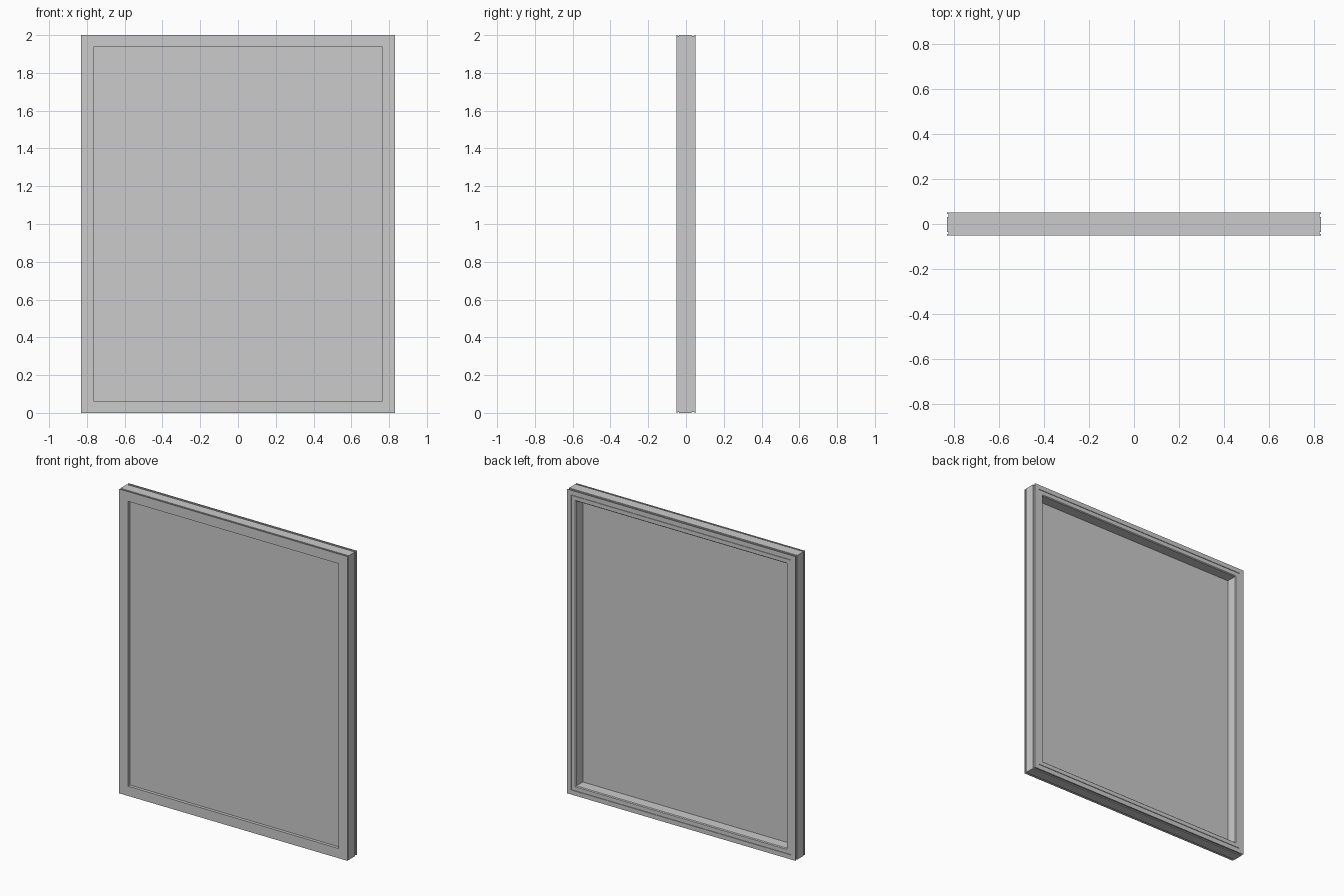
import bpy

if "Cube" in bpy.data.objects:
    bpy.data.objects.remove(bpy.data.objects["Cube"])

W, H = 0.83, 2.0   # half width, full height


def ring(name, profile):
    """Sweep a closed (inset, y) profile round the rectangle with mitred corners."""
    verts, faces = [], []
    n = len(profile)
    for sx, top in ((-1, 0), (1, 0), (1, 1), (-1, 1)):
        for d, y in profile:
            verts.append((sx * (W - d), y, H - d if top else d))
    for c in range(4):
        e = (c + 1) % 4
        for i in range(n):
            j = (i + 1) % n
            faces.append((c * n + i, e * n + i, e * n + j, c * n + j))
    mesh = bpy.data.meshes.new(name)
    mesh.from_pydata(verts, [], faces)
    obj = bpy.data.objects.new(name, mesh)
    bpy.context.collection.objects.link(obj)
    bpy.context.view_layer.objects.active = obj
    obj.select_set(True)
    bpy.ops.object.mode_set(mode='EDIT')
    bpy.ops.mesh.select_all(action='SELECT')
    bpy.ops.mesh.normals_make_consistent(inside=False)
    bpy.ops.object.mode_set(mode='OBJECT')
    obj.select_set(False)
    return obj


# Outer frame: grooved outer edge, front lip over the pane, rebate for the bead
ring("outer_frame", [
    (0, -0.05), (0, -0.045), (0.006, -0.045), (0.006, -0.036),
    (0, -0.036), (0, 0.03), (0.006, 0.03), (0.006, 0.045),
    (0, 0.045), (0, 0.05), (0.03, 0.05), (0.03, -0.03),
    (0.064, -0.03), (0.064, -0.05)])

# Glazing bead on the back, with a thin joint line against the frame
ring("glazing_bead", [
    (0.033, -0.022), (0.033, 0.05), (0.059, 0.05), (0.064, 0.045),
    (0.064, -0.022)])

# Joint filler, just below the back face
ring("bead_joint", [(0.03, 0.03), (0.03, 0.046), (0.033, 0.046), (0.033, 0.03)])

# Pane held between lip and bead
bpy.ops.mesh.primitive_cube_add(size=1, location=(0, -0.026, H / 2))
pane = bpy.context.object
pane.name = "pane"
pane.scale = (2 * (W - 0.035), 0.008, H - 0.07)
